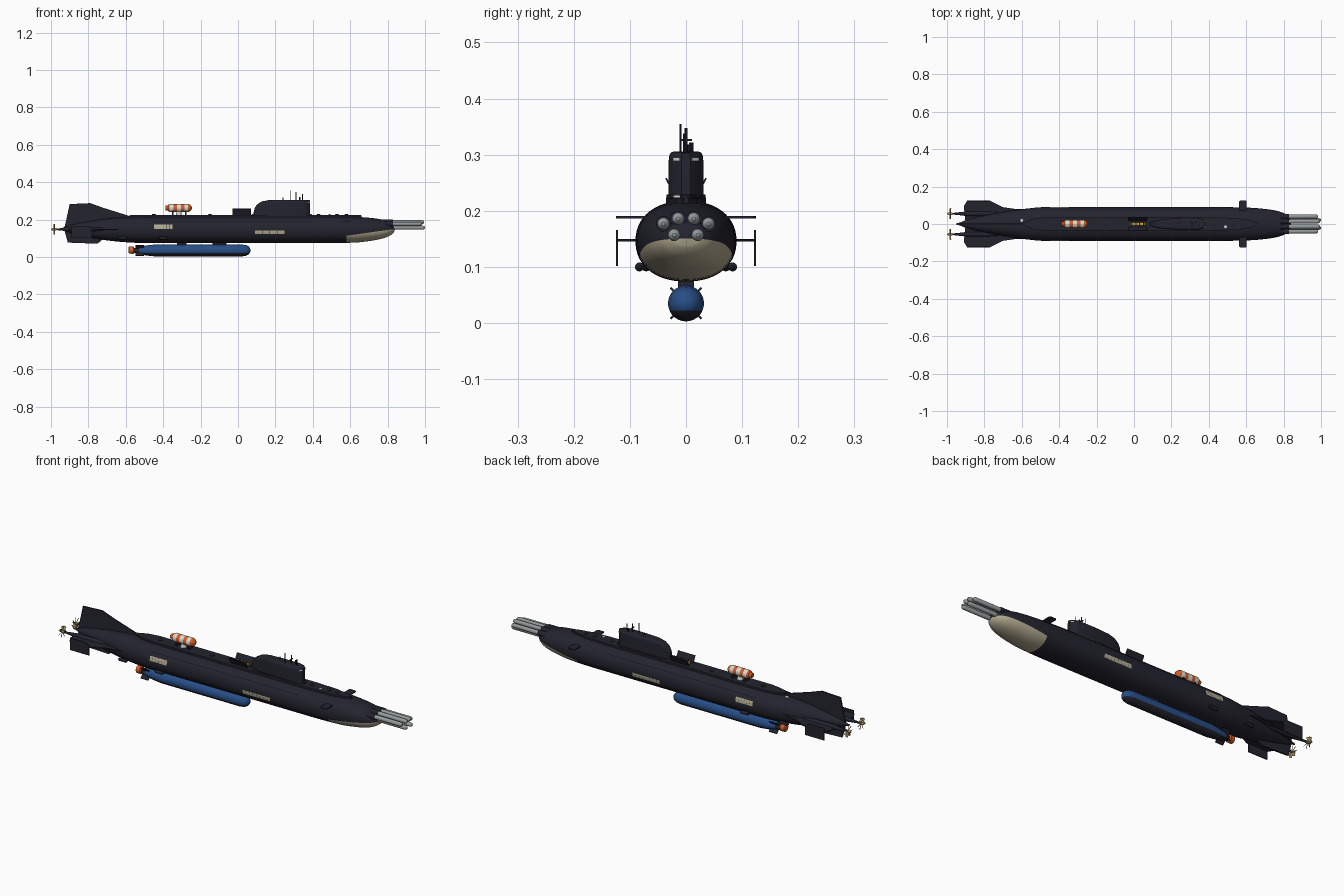
import bpy, bmesh
from math import sin, cos, pi, radians, copysign
from mathutils import Matrix, Vector

if "Cube" in bpy.data.objects:
    bpy.data.objects.remove(bpy.data.objects["Cube"])


def material(name, r, g, b):
    m = bpy.data.materials.new(name)
    m.use_nodes = True
    m.diffuse_color = (r, g, b, 1)
    m.node_tree.nodes["Principled BSDF"].inputs["Base Color"].default_value = (r, g, b, 1)
    return m


NAVY = material("dark navy", .017, .017, .028)
BLACK = material("black", .008, .008, .01)
BEIGE = material("beige", .45, .4, .28)
GREY = material("torpedo grey", .3, .33, .33)
BLUE = material("blue", .02, .075, .24)
ORANGE = material("orange", .65, .11, .02)
WHITE = material("off white", .7, .7, .66)
BRASS = material("brass", .38, .28, .12)
YELLOW = material("yellow", .7, .42, .03)


def finish(name, bm, mats, rule=None):
    """Turn a bmesh into an object, with an optional face colour rule."""
    bmesh.ops.recalc_face_normals(bm, faces=bm.faces)
    if rule:
        for f in bm.faces:
            f.material_index = rule(f.calc_center_median())
    me = bpy.data.meshes.new(name)
    bm.to_mesh(me)
    bm.free()
    for m in mats:
        me.materials.append(m)
    me.shade_smooth()
    me.set_sharp_from_angle(angle=radians(35))
    ob = bpy.data.objects.new(name, me)
    bpy.context.collection.objects.link(ob)
    return ob


def bridge(bm, rings):
    """Skin a list of vertex-position rings and cap both ends."""
    vs = [[bm.verts.new(p) for p in ring] for ring in rings]
    n = len(vs[0])
    for a, b in zip(vs, vs[1:]):
        for i in range(n):
            bm.faces.new((a[i], a[(i + 1) % n], b[(i + 1) % n], b[i]))
    bm.faces.new(vs[0])
    bm.faces.new(vs[-1])


def smooth_stations(keys, steps):
    """Refine stations with a monotone cubic so the taper stays fair."""
    def slopes(i, k):
        if i in (0, len(keys) - 1):
            return 0 if i == 0 else (keys[i][k] - keys[i-1][k]) / (keys[i][0] - keys[i-1][0])
        a = (keys[i][k] - keys[i-1][k]) / (keys[i][0] - keys[i-1][0])
        b = (keys[i+1][k] - keys[i][k]) / (keys[i+1][0] - keys[i][0])
        return 2 * a * b / (a + b) if a * b > 0 else 0
    out = []
    for i in range(len(keys) - 1):
        p, q = keys[i], keys[i + 1]
        d = q[0] - p[0]
        for s in range(steps):
            t = s / steps
            row = [p[0] + d * t]
            for k in range(1, len(p)):
                row.append(p[k] * (1 + 2*t) * (1-t)**2 + q[k] * t*t * (3 - 2*t)
                           + d * (slopes(i, k) * t * (1-t)**2 - slopes(i+1, k) * t*t * (1-t)))
            out.append(row)
    return out + [list(keys[-1])]


def section(x, w, top, bottom, n, count=64):
    zc, h = (top + bottom) / 2, (top - bottom) / 2
    ring = []
    for i in range(count):
        c, s = cos(2 * pi * i / count), sin(2 * pi * i / count)
        ring.append((x, copysign(w * abs(c) ** (2 / n), c), zc + copysign(h * abs(s) ** (2 / n), s)))
    return ring


def cut(bm, point, normal):
    bmesh.ops.bisect_plane(bm, geom=bm.verts[:] + bm.edges[:] + bm.faces[:],
                           plane_co=point, plane_no=normal)


def lathe(name, profile, loc, mats, axis="X", count=24, rule=None, cuts=()):
    """Revolve (distance, radius) pairs about an axis through loc."""
    bm = bmesh.new()
    bridge(bm, [[(d, r * cos(2 * pi * i / count), r * sin(2 * pi * i / count))
                 for i in range(count)] for d, r in profile])
    if axis != "X":
        turn = Matrix.Rotation(-pi / 2, 4, "Y") if axis == "Z" else Matrix.Rotation(pi / 2, 4, "Z")
        bm.transform(turn)
    bm.transform(Matrix.Translation(loc))
    for c in cuts:
        cut(bm, *c)
    return finish(name, bm, mats, rule)


def plate(name, outline, to3d, lo, hi, mat, bevel=0):
    """Extrude a flat outline between two offsets."""
    bm = bmesh.new()
    bridge(bm, [[to3d(a, b, o) for a, b in outline] for o in (lo, hi)])
    if bevel:
        bmesh.ops.bevel(bm, geom=bm.edges[:], offset=bevel, segments=2, affect="EDGES")
    return finish(name, bm, [mat])


def box(name, loc, size, mat, spin=0, axis="Z"):
    bm = bmesh.new()
    bmesh.ops.create_cube(bm, size=1)
    bm.transform(Matrix.Translation(loc) @ Matrix.Rotation(spin, 4, axis) @ Matrix.Diagonal((*size, 1)))
    return finish(name, bm, [mat])


flat = lambda a, b, o: (a, b, o)
upright = lambda a, b, o: (a, o, b)

# Pressure hull: x, half width, top, bottom; beige sonar chin at the bow
HULL = [(-.95, .004, .155, .147), (-.9, .02, .17, .13), (-.8, .045, .19, .106),
        (-.7, .064, .205, .089), (-.6, .079, .213, .079), (-.48, .09, .218, .074),
        (.48, .09, .218, .074), (.62, .087, .215, .077), (.72, .078, .208, .088),
        (.78, .066, .198, .101), (.815, .05, .187, .116), (.835, .028, .173, .135), (.84, .006, .158, .15)]
bm = bmesh.new()
bridge(bm, [section(*s, 2.2) for s in smooth_stations(HULL, 6)])
chin = lambda x: .114 + .14 * (x - .58)
cut(bm, (.58, 0, 0), (1, 0, 0))
cut(bm, (.58, 0, chin(.58)), (-.14, 0, 1))
finish("hull", bm, [NAVY, BEIGE], lambda c: int(c.x > .58 and c.z < chin(c.x)))


def hull_patch(name, x0, x1, z0, z1, side, mat, cols=1):
    """Thin panels that follow the parallel middle body."""
    bm = bmesh.new()
    wide = (x1 - x0) / cols
    for c in range(cols):
        left, right = x0 + c * wide, x0 + (c + .94) * wide
        rows = []
        for i in range(6):
            z = z0 + (z1 - z0) * i / 5
            y = side * (.0915 * (1 - abs((z - .146) / .0735) ** 2.2) ** (1 / 2.2))
            rows.append([bm.verts.new((x, y, z)) for x in (left, right)])
        for a, b in zip(rows, rows[1:]):
            face = (a[0], a[1], b[1], b[0])
            bm.faces.new(face if side < 0 else face[::-1])
    return finish(name, bm, [mat])


for side, word in ((1, "left"), (-1, "right")):
    hull_patch("aft_sonar_" + word, -.45, -.35, .15, .175, side, BEIGE, 6)
    hull_patch("mid_sonar_" + word, .09, .25, .122, .142, side, BEIGE, 8)
    hull_patch("limber_holes_" + word, -.46, .46, .19, .193, side, BLACK, 1).hide_render = False

# Deck casing, hatches and marker buoys
half = [(-.58, .012), (-.54, .028), (-.48, .036), (.45, .036), (.56, .03), (.63, .018), (.66, .006)]
plate("deck_casing", half + [(x, -y) for x, y in reversed(half)], flat, .19, .224, NAVY, .002)
for x in (-.45, -.15, .05, .43, .53, .58):
    lathe("deck_hatch", [(0, .011), (.004, .011), (.006, .008)], (x, 0, .223), [NAVY], "Z")
for x, y, z in ((.49, -.015, .223), (-.6, .018, .209)):
    lathe("marker_buoy", [(0, .008), (.004, .008), (.006, .004)], (x, y, z), [WHITE], "Z", 16)

# Sail, its windows and masts
SAIL = [(.083, .004, .235, .2), (.09, .01, .264, .2), (.105, .016, .284, .2), (.13, .022, .298, .2),
        (.17, .027, .305, .2), (.25, .031, .306, .2), (.345, .031, .306, .2),
        (.37, .024, .305, .2), (.385, .008, .303, .2)]
bm = bmesh.new()
bridge(bm, [section(*s, 8, 48) for s in SAIL])
finish("sail", bm, [NAVY])
plate("sail_foot", [(.07, 0), (.12, .024), (.22, .035), (.35, .035), (.395, .012), (.395, -.012),
                    (.35, -.035), (.22, -.035), (.12, -.024)], flat, .2, .229, NAVY, .002)
for s in (1, -1):
    box("sail_window", (.378, s * .016, .292), (.004, .015, .006), WHITE, s * radians(43))
for x, y, top, r in ((.28, -.01, .355, .0017), (.31, 0, .348, .0025), (.33, .009, .322, .004),
                     (.345, -.003, .338, .002), (.24, .006, .318, .003)):
    lathe("mast", [(.3, r), (top, r)], (x, y, 0), [NAVY], "Z", 10)
box("radar_bar", (.31, 0, .326), (.005, .022, .004), NAVY)

# Bow planes, stern fins, end plates, pods and propellers
STAB = [(-.9, 0), (-.91, .095), (-.892, .125), (-.77, .125), (-.7, .09), (-.56, .07), (-.56, 0)]
for s in (1, -1):
    plate("bow_plane", [(.562, s * .06), (.562, s * .12), (.567, s * .125), (.597, s * .125),
                        (.602, s * .12), (.602, s * .06)], flat, .186, .191, NAVY)
    plate("stern_plane", [(x, s * y) for x, y in STAB], flat, .145, .15, NAVY)
    plate("end_plate", [(-.89, .102), (-.89, .166), (-.8, .166), (-.78, .15), (-.78, .102)], upright,
          s * .123 - .002, s * .123 + .002, NAVY)
    for x, y in ((-.4, .083), (-.62, .071)):
        lathe("thruster_pod", [(-.026, .003), (-.02, .008), (.02, .008), (.026, .003)],
              (x, s * y, .1), [NAVY], count=16)
    hub = (0, s * .055, .148)
    lathe("shaft_fairing", [(-.975, .004), (-.95, .006), (-.9, .012), (-.8, .013), (-.7, .006)], hub, [NAVY])
    lathe("propeller_hub", [(-1, .002), (-.992, .006), (-.97, .007)], hub, [BRASS], count=16)
    bm = bmesh.new()
    for i in range(7):
        turn = (Matrix.Translation((-.982, s * .055, .148)) @ Matrix.Rotation(2 * pi * i / 7, 4, "X")
                @ Matrix.Rotation(s * radians(40), 4, "Z") @ Matrix.Translation((0, 0, .016)))
        blade = bmesh.ops.create_cube(bm, size=1)["verts"]
        for v in blade:
            v.co = turn @ Vector((v.co.x * .002, v.co.y * (.013 if v.co.z > 0 else .006), v.co.z * .026))
    finish("propeller_blades", bm, [BRASS])
plate("upper_rudder", [(-.93, .15), (-.918, .2), (-.9, .283), (-.79, .288), (-.72, .263), (-.57, .216),
                       (-.57, .15)], upright, -.004, .004, NAVY)
plate("lower_rudder", [(-.93, .15), (-.91, .077), (-.75, .071), (-.72, .1), (-.72, .15)],
      upright, -.004, .004, NAVY)

# Torpedoes leaving six bow tubes
for y, z, end in ((.04, .177, .985), (.014, .186, .995), (.021, .157, 1)):
    for s in (1, -1):
        lathe("torpedo", [(.76, .011), (end - .012, .011), (end - .004, .008), (end, .003)],
              (0, s * y, z), [GREY], count=20)
        lathe("tube_mouth", [(.76, .014), (.828, .014), (.828, .011)], (0, s * y, z), [NAVY], count=20)

# Rescue craft on the aft deck, banded orange and white
bands = [-.365, -.345, -.327, -.305, -.287, -.267]
lathe("rescue_craft", [(-.388, .012), (-.374, .014), (-.37, .02)] + [(x, .022) for x in bands]
      + [(-.258, .019), (-.25, .012), (-.246, .003)], (0, 0, .262), [ORANGE, WHITE],
      rule=lambda c: sum(c.x > b for b in bands) % 2)
lathe("rescue_skirt", [(.22, .016), (.245, .012)], (-.316, 0, 0), [WHITE], "Z")
for x in (-.35, -.28):
    box("rescue_cradle", (x, 0, .234), (.008, .032, .024), NAVY)

# Open deck bay with a small yellow vehicle
for s in (1, -1):
    box("bay_door", (.02, s * .026, .24), (.1, .003, .042), NAVY, -s * radians(28), "X")
box("bay_vehicle", (.02, 0, .232), (.08, .016, .014), YELLOW)
for x in (-.01, .01, .03, .05):
    box("vehicle_frame", (x, 0, .233), (.006, .019, .015), BLACK)

# Blue craft slung under the keel
body = [(-.56, .012), (-.53, .019), (-.49, .027), (-.44, .032), (.02, .032), (.042, .029),
        (.056, .022), (.064, .013), (.067, .003)]
low = .022
lathe("slung_craft", body, (0, 0, .035), [BLUE, NAVY], count=40,
      rule=lambda c: int(c.z < low or c.x < -.53), cuts=[((0, 0, low), (0, 0, 1))])
lathe("slung_shroud", [(-.585, .014), (-.582, .019), (-.56, .02), (-.555, .015)], (0, 0, .037), [ORANGE])
for i in range(4):
    angle = pi / 4 + i * pi / 2
    box("slung_fin", (-.525, .027 * cos(angle), .035 + .027 * sin(angle)), (.045, .024, .004), NAVY, angle, "X")
for x, length in ((-.3, .05), (-.1, .075)):
    box("slung_pylon", (x, 0, .071), (length, .028, .022), NAVY)
